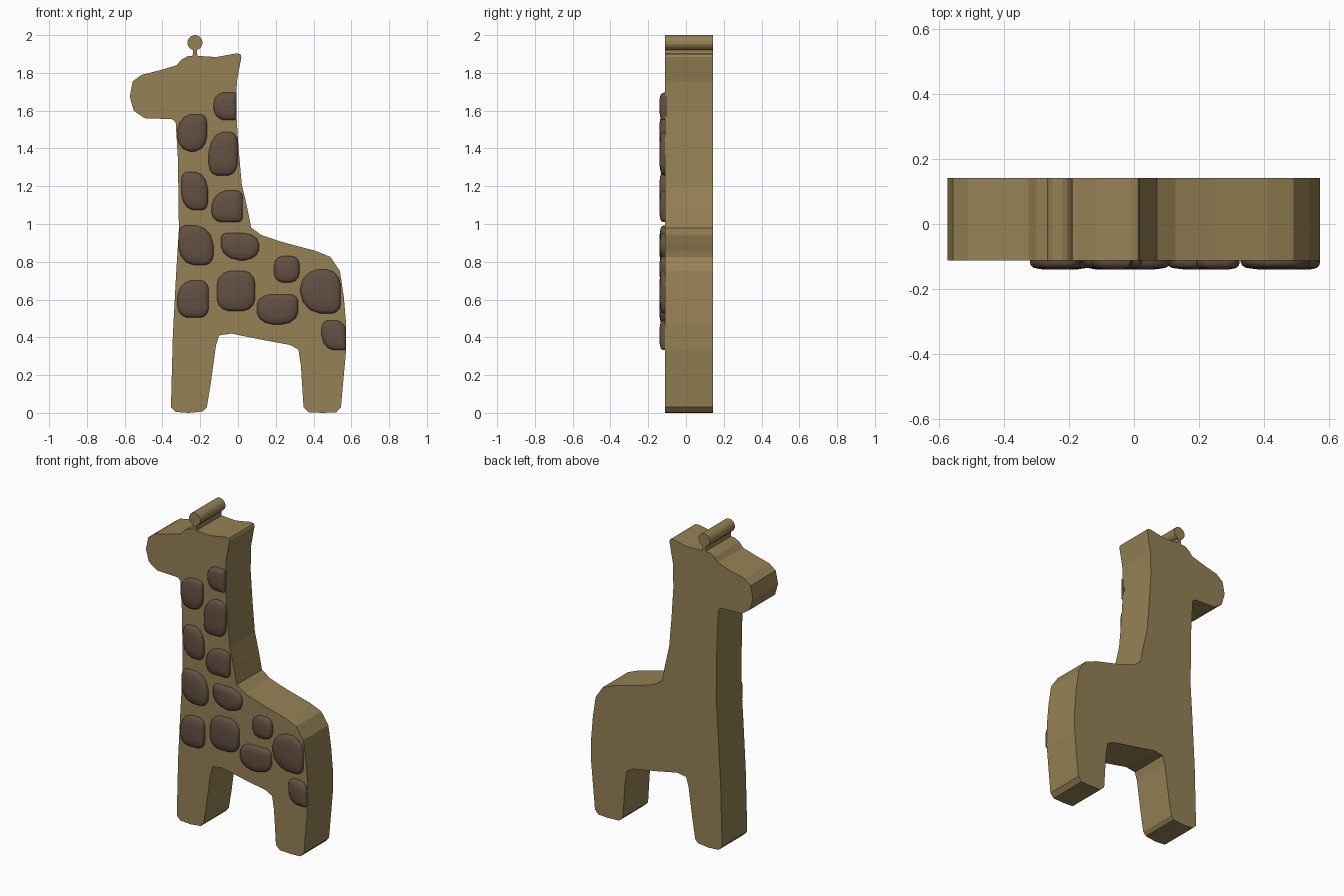
import bpy, bmesh
from math import cos, sin, radians

if "Cube" in bpy.data.objects:
    bpy.data.objects.remove(bpy.data.objects["Cube"])

Y_FRONT, Y_BACK = -0.112, 0.142


def material(name, rgb):
    m = bpy.data.materials.new(name)
    m.diffuse_color = (*rgb, 1)
    m.use_nodes = True
    m.node_tree.nodes["Principled BSDF"].inputs["Base Color"].default_value = m.diffuse_color
    return m


def make_object(name, bm, mat):
    bmesh.ops.recalc_face_normals(bm, faces=bm.faces[:])
    me = bpy.data.meshes.new(name)
    bm.to_mesh(me)
    bm.free()
    me.materials.append(mat)
    ob = bpy.data.objects.new(name, me)
    bpy.context.collection.objects.link(ob)
    return ob


tan = material("tan", (0.30, 0.22, 0.09))
brown = material("brown", (0.125, 0.08, 0.055))

# Body silhouette (x, z): legs, belly, rump, back and neck up to the horn
legs_and_back = [
    (-.355, .03), (-.33, .005), (-.26, .0), (-.185, .008), (-.165, .03),
    (-.145, .15), (-.117, .355), (-.10, .41), (-.035, .42), (.127, .387),
    (.275, .36), (.32, .335), (.333, .25), (.347, .03), (.375, .003),
    (.45, .0), (.52, .003), (.545, .03), (.572, .33), (.572, .475),
    (.56, .615), (.54, .75), (.49, .825), (.41, .858), (.25, .90),
    (.127, .94), (.07, .98), (.048, 1.09), (.02, 1.21), (.003, 1.40),
    (-.01, 1.60), (-.006, 1.755), (.018, 1.885), (.012, 1.90), (-.01, 1.903),
    (-.115, 1.884), (-.215, 1.89)]
# Round horn knob on a thin stem
horn = [(-.228 + .04 * cos(radians(a)), 1.96 + .04 * sin(radians(a)))
        for a in range(-75, 256, 22)]
# Brow, muzzle, jaw and chest
head_and_chest = [
    (-.24, 1.89), (-.267, 1.888), (-.30, 1.87), (-.325, 1.84), (-.42, 1.812),
    (-.51, 1.79), (-.557, 1.755), (-.573, 1.675), (-.552, 1.60),
    (-.495, 1.56), (-.35, 1.555), (-.33, 1.54), (-.318, 1.34),
    (-.313, .97), (-.328, .73), (-.345, .41)]

bm = bmesh.new()
verts = [bm.verts.new((x, Y_FRONT, z))
         for x, z in legs_and_back + horn + head_and_chest]
face = bm.faces.new(verts)
ext = bmesh.ops.extrude_face_region(bm, geom=[face])
for v in ext["geom"]:
    if isinstance(v, bmesh.types.BMVert):
        v.co.y = Y_BACK
make_object("body", bm, tan)


def spot_outline(x0, x1, z0, z1, cuts):
    """Box with its four corners rounded off by different fractions."""
    hx, hz = (x1 - x0) / 2, (z1 - z0) / 2
    pts = []
    for (x, z, sx, sz, flip), c in zip(((x0, z1, 1, -1, 0), (x1, z1, -1, -1, 1),
                                        (x1, z0, -1, 1, 0), (x0, z0, 1, 1, 1)), cuts):
        c = max(c, .15) * .98
        a, b = (x, z + sz * hz * c), (x + sx * hx * c, z)
        if flip:
            a, b = b, a
        for t in (0, .33, .67, 1):
            # flattened quadratic corner
            k = (1 - t) * t * .75
            pts.append((a[0] * (1 - t) + b[0] * t + k * (x - (a[0] + b[0]) / 2) * 2,
                        a[1] * (1 - t) + b[1] * t + k * (z - (a[1] + b[1]) / 2) * 2))
    return pts


# Spots: left, right, bottom, top, then corner cuts (TL, TR, BR, BL)
spots = [
    (-.13, -.008, 1.55, 1.695, .8, .2, .15, .9),
    (-.32, -.165, 1.385, 1.58, .9, .4, .8, .8),
    (-.155, -.002, 1.258, 1.488, 1, .5, .6, .5),
    (-.30, -.16, 1.073, 1.275, .4, .9, .4, .9),
    (-.14, .025, 1.01, 1.178, 1, .4, .3, .6),
    (-.315, -.13, .782, .992, .4, 1, .5, .9),
    (-.09, .112, .808, .952, .3, .8, .8, 1),
    (-.32, -.155, .505, .702, .9, .5, .5, .6),
    (-.112, .09, .54, .752, .7, .6, .6, .6),
    (.19, .325, .69, .83, .7, .6, .7, .7),
    (.10, .318, .468, .628, .7, .4, .8, .8),
    (.328, .543, .527, .76, .9, .7, .4, 1),
    (.443, .572, .332, .49, .5, .8, .15, 1)]

# Pillow relief: (inset scale, y) rings from the buried rim to the crown
rings = [(1, -.10), (1, -.118), (.96, -.128), (.85, -.135), (.5, -.140)]
for i, (x0, x1, z0, z1, *cuts) in enumerate(spots, 1):
    outline = spot_outline(x0, x1, z0, z1, cuts)
    n = len(outline)
    cx, cz = sum(p[0] for p in outline) / n, sum(p[1] for p in outline) / n
    bm = bmesh.new()
    loops = [[bm.verts.new((cx + (x - cx) * s, y, cz + (z - cz) * s))
              for x, z in outline] for s, y in rings]
    for lo, hi in zip(loops, loops[1:]):
        for j in range(n):
            bm.faces.new((lo[j], lo[(j + 1) % n], hi[(j + 1) % n], hi[j]))
    bm.faces.new(loops[-1])
    bm.faces.new(loops[0])
    ob = make_object(f"spot_{i:02d}", bm, brown)
    bpy.ops.object.select_all(action='DESELECT')
    ob.select_set(True)
    bpy.context.view_layer.objects.active = ob
    bpy.ops.object.shade_smooth_by_angle(angle=radians(40))
